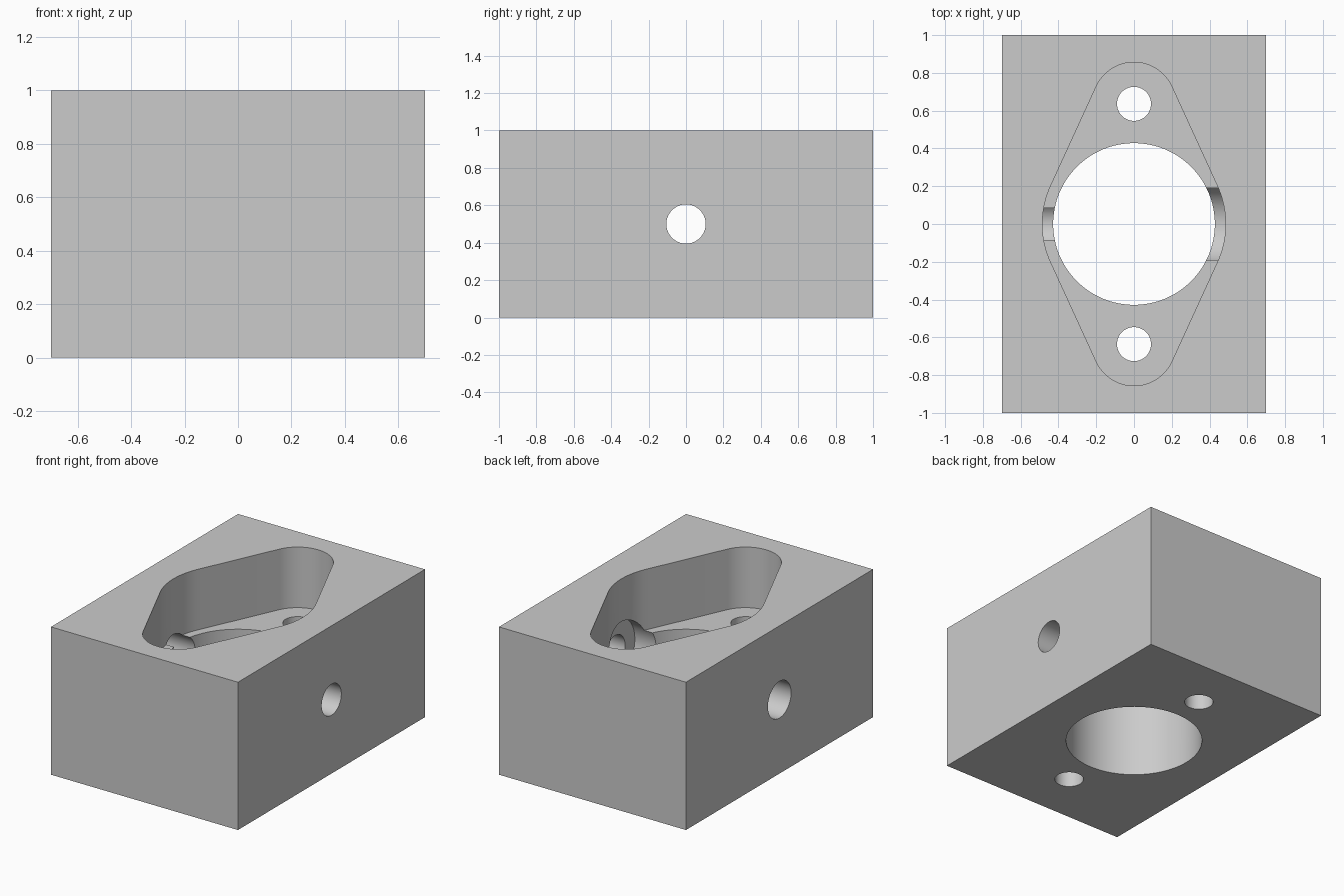
import bpy, bmesh, math
from mathutils import Matrix, Vector

default = bpy.data.objects.get("Cube")
if default:
    bpy.data.objects.remove(default, do_unlink=True)

grey = bpy.data.materials.new("plain grey")
grey.use_nodes = True
colour = (0.6, 0.6, 0.6, 1)
grey.diffuse_color = colour
grey.node_tree.nodes["Principled BSDF"].inputs["Base Color"].default_value = colour


def add_object(name, bm):
    bmesh.ops.recalc_face_normals(bm, faces=bm.faces)
    mesh = bpy.data.meshes.new(name)
    bm.to_mesh(mesh)
    bm.free()
    mesh.materials.append(grey)
    obj = bpy.data.objects.new(name, mesh)
    bpy.context.collection.objects.link(obj)
    return obj


def cylinder(name, radius, start, end, sides=96):
    """Round cutter running from start to end."""
    start, end = Vector(start), Vector(end)
    axis = end - start
    bm = bmesh.new()
    turn = axis.to_track_quat('Z', 'Y').to_matrix().to_4x4()
    bmesh.ops.create_cone(bm, cap_ends=True, segments=sides, radius1=radius, radius2=radius,
                          depth=axis.length,
                          matrix=Matrix.Translation((start + end) / 2) @ turn)
    return add_object(name, bm)


def flange_pocket(name, big, small, offset, floor, top, steps=32):
    """Outline of a large circle joined by tangents to two small end circles."""
    tilt = math.asin((big - small) / offset)
    arcs = [(0, big, -tilt, tilt), (offset, small, tilt, math.pi - tilt),
            (0, big, math.pi - tilt, math.pi + tilt),
            (-offset, small, math.pi + tilt, 2 * math.pi - tilt)]
    bm = bmesh.new()
    ring = []
    for cy, r, a0, a1 in arcs:
        for i in range(steps + 1):
            a = a0 + (a1 - a0) * i / steps
            ring.append(bm.verts.new((r * math.cos(a), cy + r * math.sin(a), floor)))
    face = bm.faces.new(ring)
    up = bmesh.ops.extrude_face_region(bm, geom=[face])["geom"]
    bmesh.ops.translate(bm, vec=(0, 0, top - floor),
                        verts=[v for v in up if isinstance(v, bmesh.types.BMVert)])
    return add_object(name, bm)


# Solid block
bm = bmesh.new()
bmesh.ops.create_cube(bm, size=1, matrix=Matrix.Translation((0, 0, 0.5))
                      @ Matrix.Diagonal((1.4, 2, 1, 1)))
block = add_object("housing_block", bm)

# Pocket, main bore, bolt holes and cross holes
cutters = [
    flange_pocket("flange_pocket", 0.485, 0.22, 0.636, 0.59, 1.1),
    cylinder("main_bore", 0.428, (0, 0, -0.1), (0, 0, 1.1), 128),
    cylinder("left_cross_hole", 0.105, (0.1, 0, 0.5), (0.8, 0, 0.5)),
    cylinder("left_counterbore", 0.21, (0.1, 0, 0.5), (0.53, 0, 0.5)),
    cylinder("right_cross_hole", 0.124, (-0.8, 0, 0.5), (-0.1, 0, 0.5)),
]
for side, label in ((-1, "front"), (1, "back")):
    y = side * 0.636
    cutters.append(cylinder(label + "_bolt_hole", 0.09, (0, y, -0.1), (0, y, 0.8), 64))

# Cut everything out of the block
bpy.ops.object.select_all(action='DESELECT')
bpy.context.view_layer.objects.active = block
block.select_set(True)
for cutter in cutters:
    mod = block.modifiers.new(cutter.name, 'BOOLEAN')
    mod.operation = 'DIFFERENCE'
    mod.solver = 'EXACT'
    mod.object = cutter
    bpy.ops.object.modifier_apply(modifier=mod.name)
for cutter in cutters:
    bpy.data.objects.remove(cutter, do_unlink=True)

bpy.ops.object.shade_smooth_by_angle(angle=math.radians(30))
